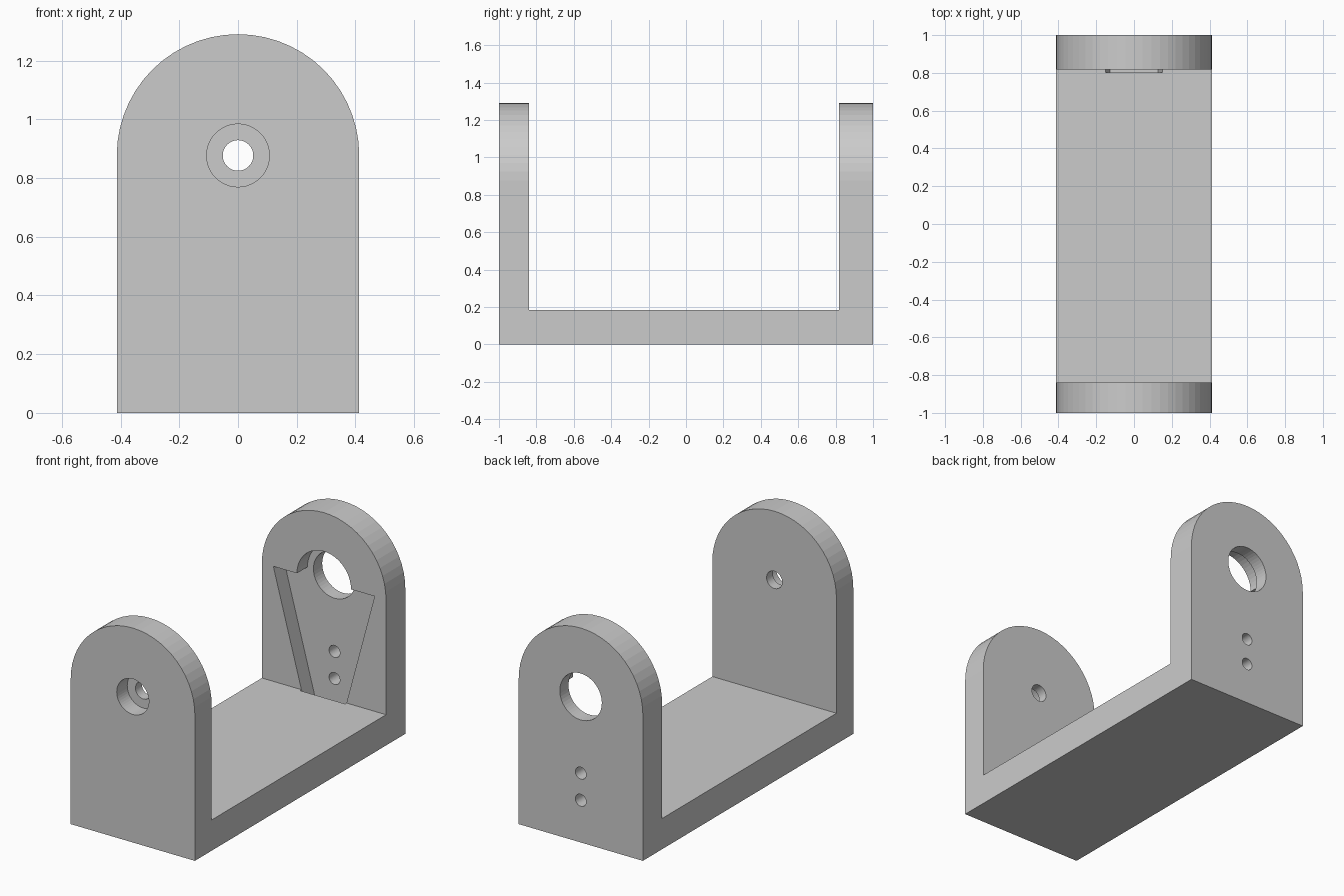
import bpy
import bmesh
from math import cos, sin, pi
from mathutils import Vector

cube = bpy.data.objects.get("Cube")
if cube:
    bpy.data.objects.remove(cube, do_unlink=True)

HALF_W = 0.413      # half the bracket width, also the arch radius
AXLE_Z = 0.877      # height of the shared axis
FLOOR_Z = 0.185     # thickness of the base plate
FRONT_IN, BACK_IN = -0.84, 0.817   # inner faces of the two uprights
POCKET_Y = 0.917    # depth reached by the pocket in the back upright

grey = bpy.data.materials.new("plain grey")
grey.use_nodes = True
grey.diffuse_color = (0.6, 0.6, 0.6, 1)
grey.node_tree.nodes["Principled BSDF"].inputs["Base Color"].default_value = (0.6, 0.6, 0.6, 1)


def prism(name, points, offset):
    """Extrude a closed outline of 3D points along an offset."""
    bm = bmesh.new()
    face = bm.faces.new([bm.verts.new(p) for p in points])
    new = bmesh.ops.extrude_face_region(bm, geom=[face])["geom"]
    verts = [v for v in new if isinstance(v, bmesh.types.BMVert)]
    bmesh.ops.translate(bm, verts=verts, vec=Vector(offset))
    bmesh.ops.recalc_face_normals(bm, faces=bm.faces)
    mesh = bpy.data.meshes.new(name)
    bm.to_mesh(mesh)
    bm.free()
    mesh.materials.append(grey)
    obj = bpy.data.objects.new(name, mesh)
    bpy.context.collection.objects.link(obj)
    return obj


def along_y(name, outline, y0, y1):
    return prism(name, [(x, y0, z) for x, z in outline], (0, y1 - y0, 0))


def arc(radius, z, start, end, steps):
    angles = [start + (end - start) * i / steps for i in range(steps + 1)]
    return [(radius * cos(a), z + radius * sin(a)) for a in angles]


def bore(name, radius, z, y0, y1):
    return along_y(name, arc(radius, z, 0, 2 * pi, 48)[:-1], y0, y1)


def combine(obj, tool, operation):
    """Apply a boolean and remove the tool."""
    mod = obj.modifiers.new(tool.name, "BOOLEAN")
    mod.operation = operation
    mod.solver = "EXACT"
    mod.object = tool
    bpy.context.view_layer.objects.active = obj
    bpy.ops.object.modifier_apply(modifier=mod.name)
    bpy.data.objects.remove(tool, do_unlink=True)


# U-shaped side profile, extruded across the width
channel = [(-1, 0), (1, 0), (1, 1.4), (BACK_IN, 1.4), (BACK_IN, FLOOR_Z),
           (FRONT_IN, FLOOR_Z), (FRONT_IN, 1.4), (-1, 1.4)]
bracket = prism("bracket", [(-0.5, y, z) for y, z in channel], (1, 0, 0))

# Round-topped front outline trims the channel to shape
arch = [(-HALF_W, -0.1), (HALF_W, -0.1)] + arc(HALF_W, AXLE_Z, 0, pi, 28)
combine(bracket, along_y("arch_outline", arch, -1.1, 1.1), "INTERSECT")

# Tapered pocket in the back upright, running a little into the base
taper = [(-0.127, 0.1), (0.127, 0.1), (0.337, AXLE_Z), (-0.337, AXLE_Z)]
cutters = [
    along_y("arm_pocket", taper, 0.803, POCKET_Y),
    bore("hub_pocket", 0.18, AXLE_Z, 0.803, POCKET_Y),
    bore("hub_hole", 0.14, AXLE_Z, 0.7, 1.1),
    # Counterbored pivot hole in the front upright
    bore("pivot_counterbore", 0.107, AXLE_Z, -1.1, -0.9),
    bore("pivot_hole", 0.052, AXLE_Z, -1.1, -0.7),
]
# Two screw holes under the hub
for z in (0.254, 0.417):
    cutters.append(bore("screw_hole", 0.036, z, 0.86, 1.1))
for cutter in cutters:
    combine(bracket, cutter, "DIFFERENCE")
